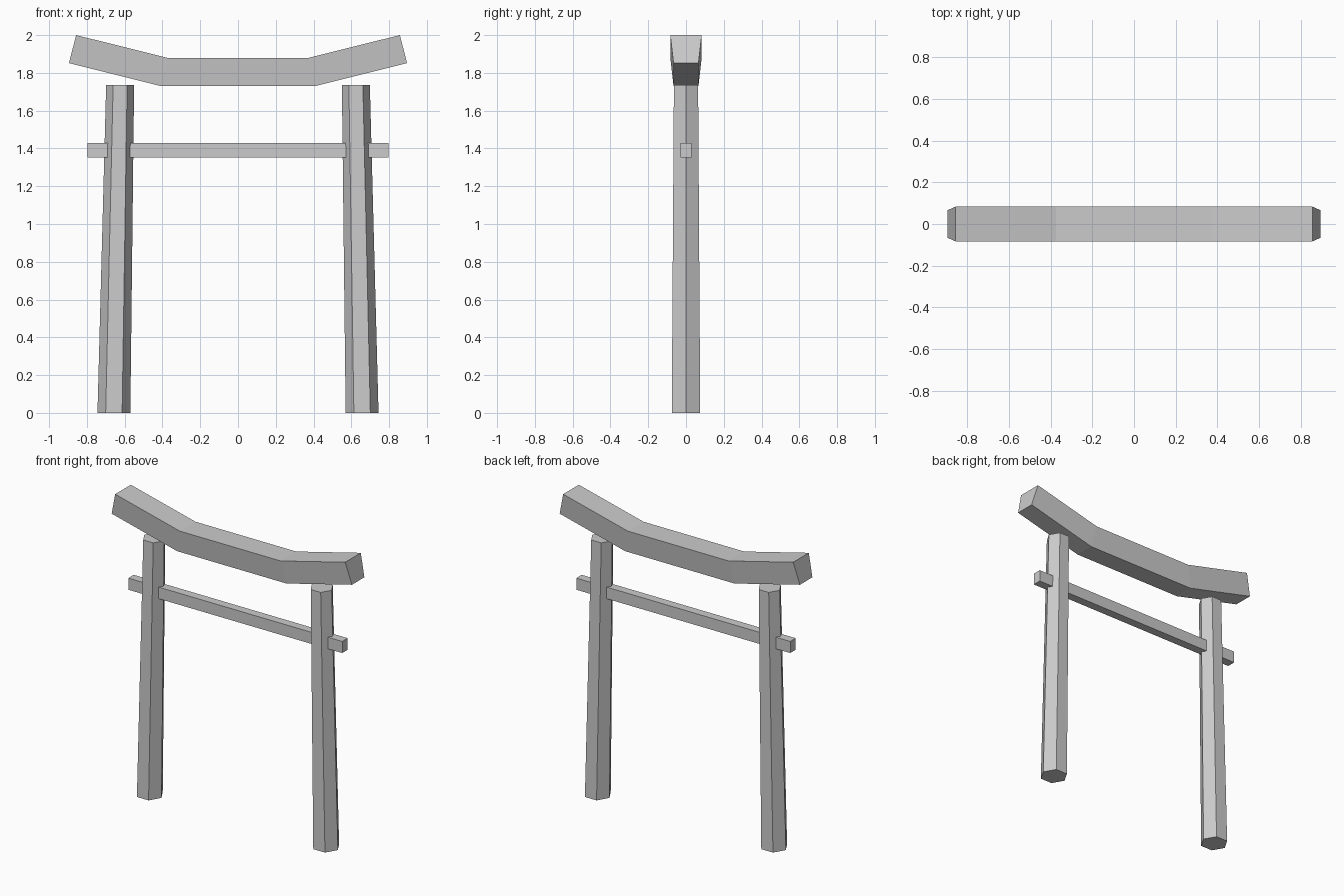
import bpy, bmesh, math

if "Cube" in bpy.data.objects:
    bpy.data.objects.remove(bpy.data.objects["Cube"])


def make_object(name, bm):
    bmesh.ops.recalc_face_normals(bm, faces=bm.faces)
    mesh = bpy.data.meshes.new(name)
    bm.to_mesh(mesh)
    bm.free()
    obj = bpy.data.objects.new(name, mesh)
    bpy.context.collection.objects.link(obj)
    return obj


def loft(name, rings):
    """Skin a row of matching closed rings and cap both ends."""
    bm = bmesh.new()
    rows = [[bm.verts.new(p) for p in ring] for ring in rings]
    n = len(rows[0])
    for a, b in zip(rows, rows[1:]):
        for i in range(n):
            j = (i + 1) % n
            bm.faces.new((a[i], a[j], b[j], b[i]))
    bm.faces.new(rows[0])
    bm.faces.new(rows[-1])
    return make_object(name, bm)


def hexagon(x, z, r):
    return [(x + r * math.cos(i * math.pi / 3), r * math.sin(i * math.pi / 3), z)
            for i in range(6)]


# Tapered six-sided posts, leaning inwards
for side, name in ((-1, "left_post"), (1, "right_post")):
    loft(name, [hexagon(side * 0.657, 0, 0.087), hexagon(side * 0.624, 1.737, 0.074)])

# Straight tie beam running through both posts
bm = bmesh.new()
bmesh.ops.create_cube(bm, size=1)
bmesh.ops.scale(bm, vec=(1.594, 0.058, 0.078), verts=bm.verts)
bmesh.ops.translate(bm, vec=(0, 0, 1.391), verts=bm.verts)
make_object("tie_beam", bm)

# Upswept top beam: wider at the top than at the underside
TOP_Y, BOTTOM_Y = 0.083, 0.066
half = [(0.375, 1.88, 0.407, 1.73), (0.857, 2.0, 0.895, 1.852)]
stations = [(-a, b, -c, d) for a, b, c, d in reversed(half)] + half
loft("top_beam", [[(xt, -TOP_Y, zt), (xt, TOP_Y, zt), (xb, BOTTOM_Y, zb), (xb, -BOTTOM_Y, zb)]
                  for xt, zt, xb, zb in stations])
